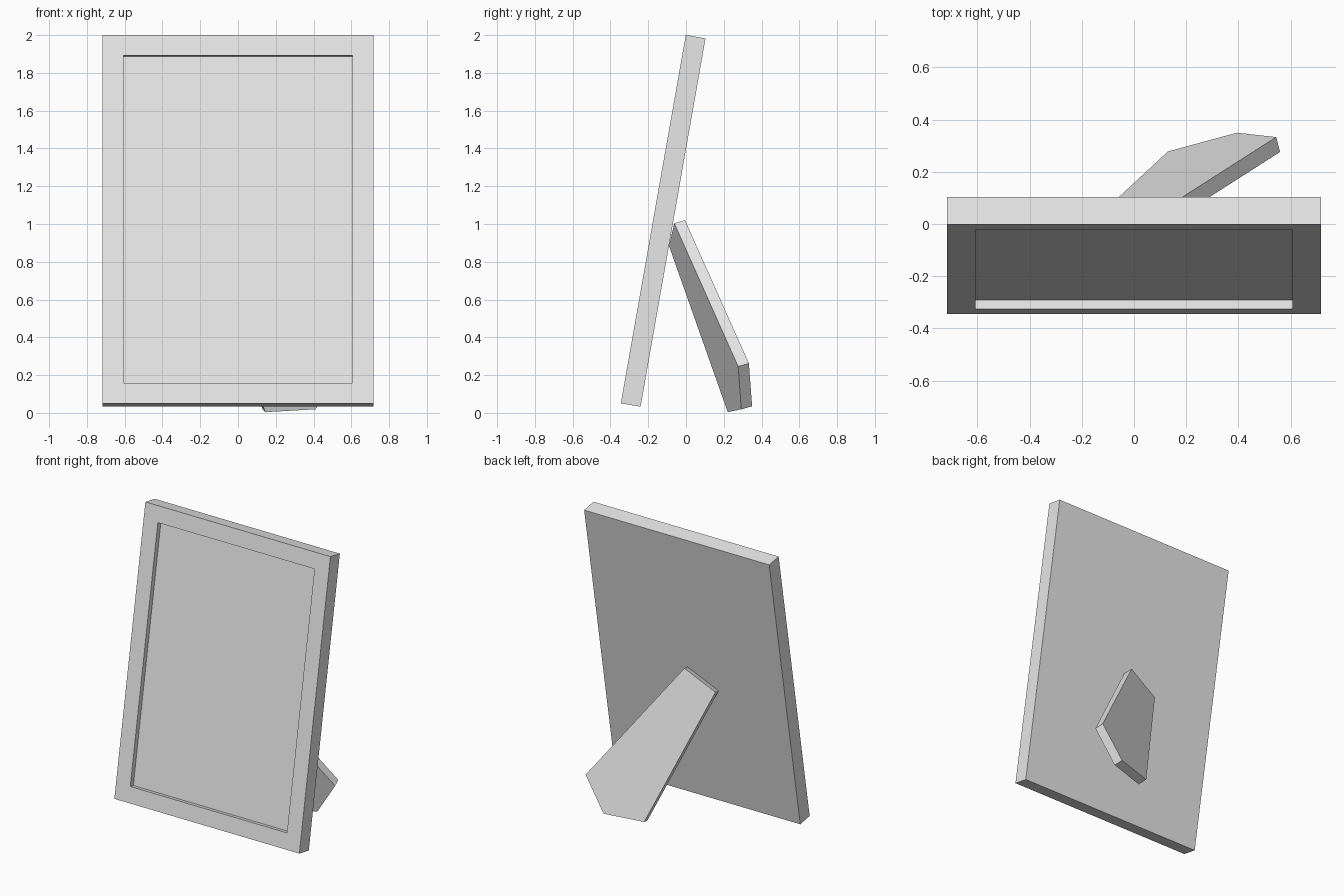
import bpy
import bmesh
from math import radians
from mathutils import Matrix, Vector

cube = bpy.data.objects.get("Cube")
if cube:
    bpy.data.objects.remove(cube, do_unlink=True)

grey = bpy.data.materials.new("light_grey")
grey.use_nodes = True
grey.diffuse_color = (0.8, 0.8, 0.8, 1)
grey.node_tree.nodes["Principled BSDF"].inputs["Base Color"].default_value = grey.diffuse_color


def finish(bm, name):
    bmesh.ops.recalc_face_normals(bm, faces=bm.faces)
    mesh = bpy.data.meshes.new(name)
    bm.to_mesh(mesh)
    bm.free()
    mesh.materials.append(grey)
    obj = bpy.data.objects.new(name, mesh)
    bpy.context.collection.objects.link(obj)
    return obj


def extrude(bm, face, offset):
    """Push one face out along an offset, leaving walls behind it."""
    new = bmesh.ops.extrude_discrete_faces(bm, faces=[face])["faces"][0]
    bmesh.ops.translate(bm, verts=new.verts, vec=offset)


# Picture frame: a slab with a recessed picture area, leaning back
WIDTH, HEIGHT, DEPTH = 1.435, 1.98, 0.106
BORDER, RECESS = 0.11, 0.035
bm = bmesh.new()
bmesh.ops.create_cube(bm, size=1, matrix=Matrix.Translation((0, DEPTH / 2, HEIGHT / 2))
                      @ Matrix.Diagonal((WIDTH, DEPTH, HEIGHT, 1)))
front = min(bm.faces, key=lambda f: f.calc_center_median().y)
bmesh.ops.inset_region(bm, faces=[front], thickness=BORDER, use_even_offset=True)
extrude(bm, front, Vector((0, RECESS, 0)))
frame = finish(bm, "picture_frame")
frame.location = (0, -0.345, 0.051)
frame.rotation_euler.x = radians(-10)

# Back stand: a five-sided plate set at a slant
outline = [(0.016, -0.005, 1.02), (0.545, 0.333, 0.262), (0.395, 0.35, 0.035),
           (0.13, 0.278, 0.02), (-0.205, -0.033, 0.9)]
bm = bmesh.new()
outer = bm.faces.new([bm.verts.new(p) for p in outline])
thickness = Vector((0.015, -0.057, -0.016))
inner = bmesh.ops.extrude_face_region(bm, geom=[outer], use_keep_orig=True)
bmesh.ops.translate(bm, vec=thickness,
                    verts=[v for v in inner["geom"] if isinstance(v, bmesh.types.BMVert)])
finish(bm, "back_stand")
